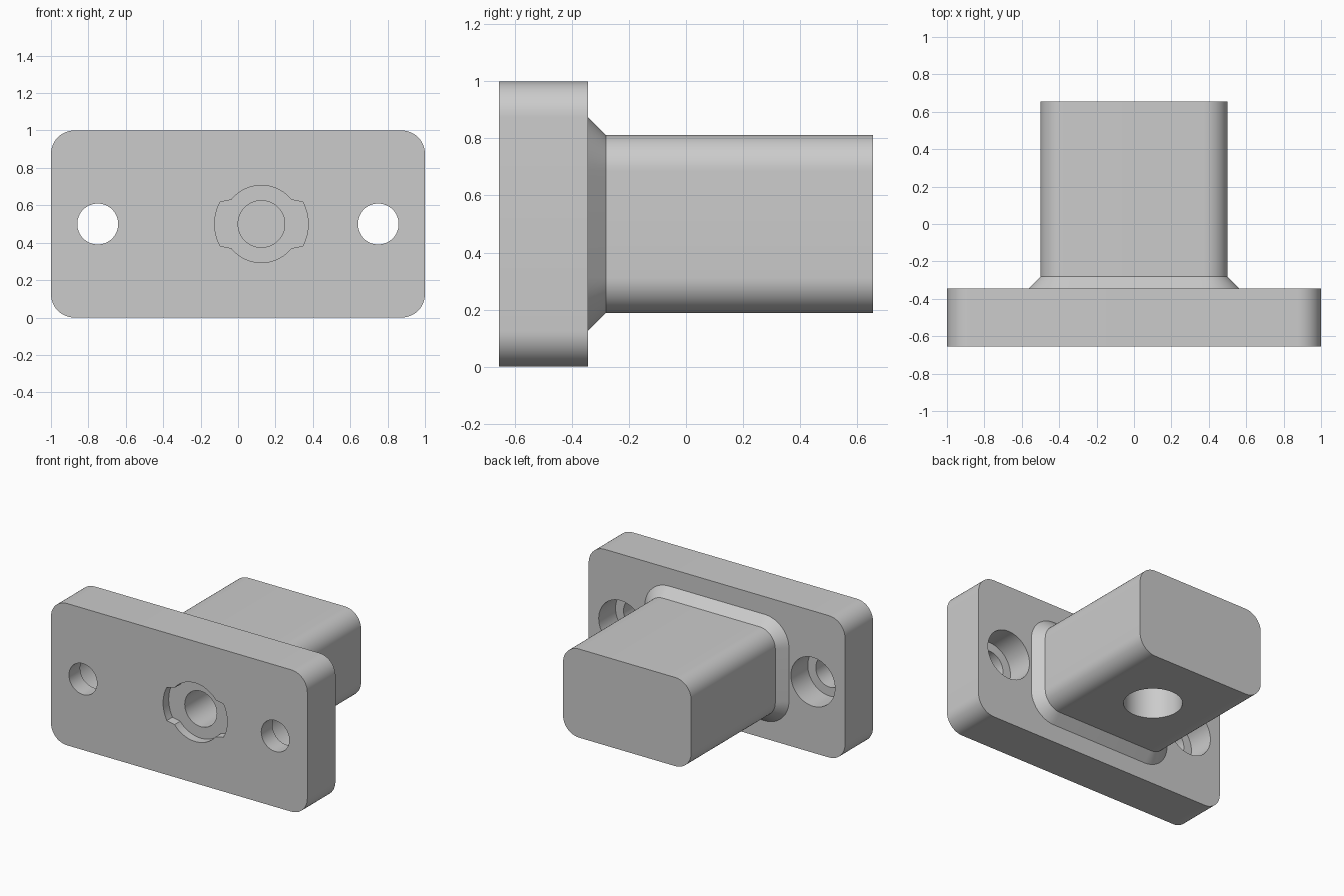
import bpy, bmesh
from math import sin, cos, radians
from mathutils import Matrix

cube = bpy.data.objects.get("Cube")
if cube:
    bpy.data.objects.remove(cube, do_unlink=True)

MM = 1 / 16          # design unit: the plate is 32 units wide
FRONT = -10.5        # y of the plate's front face
MID = 8              # height of the centre line

grey = bpy.data.materials.new("plain_grey")
grey.use_nodes = True
grey.diffuse_color = (0.6, 0.6, 0.6, 1)
grey.node_tree.nodes["Principled BSDF"].inputs["Base Color"].default_value = (0.6, 0.6, 0.6, 1)


def arc(r, start, end, steps, cx=0, cz=0):
    angles = [radians(start + (end - start) * i / steps) for i in range(steps + 1)]
    return [(cx + r * cos(a), cz + r * sin(a)) for a in angles]


def circle(r, cx=0, cz=0):
    return arc(r, 0, 360, 64, cx, cz)[:-1]


def rounded_rect(half_w, half_h, r):
    points = []
    for i, (sx, sz) in enumerate([(1, 1), (-1, 1), (-1, -1), (1, -1)]):
        points += arc(r, 90 * i, 90 * i + 90, 12, sx * (half_w - r), MID + sz * (half_h - r))
    return points


def loft(name, sections, matrix=Matrix()):
    """Closed solid through (y, outline) sections along y."""
    bm = bmesh.new()
    rings = [[bm.verts.new((x, y, z)) for x, z in outline] for y, outline in sections]
    for a, b in zip(rings, rings[1:]):
        for i in range(len(a)):
            j = (i + 1) % len(a)
            bm.faces.new((a[i], a[j], b[j], b[i]))
    bm.faces.new(rings[0])
    bm.faces.new(rings[-1])
    bmesh.ops.recalc_face_normals(bm, faces=bm.faces)
    bm.transform(Matrix.Scale(MM, 4) @ matrix)
    mesh = bpy.data.meshes.new(name)
    bm.to_mesh(mesh)
    bm.free()
    mesh.materials.append(grey)
    obj = bpy.data.objects.new(name, mesh)
    bpy.context.collection.objects.link(obj)
    return obj


def combine(target, tool, operation):
    mod = target.modifiers.new(operation.lower(), 'BOOLEAN')
    mod.operation, mod.solver, mod.object = operation, 'EXACT', tool
    bpy.context.view_layer.objects.active = target
    bpy.ops.object.modifier_apply(modifier=mod.name)
    bpy.data.objects.remove(tool, do_unlink=True)


# Mounting plate with the chamfered collar and housing block behind it
plate = rounded_rect(16, 8, 2)
collar = rounded_rect(9, 6, 3)
block = rounded_rect(8, 5, 2)
body = loft("flanged_housing", [(FRONT, plate), (FRONT + 5, plate)])
housing = loft("housing_block", [(FRONT + 3, collar), (FRONT + 5, collar),
                                 (FRONT + 6, block), (-FRONT, block)])
combine(body, housing, 'UNION')

# Counterbored screw holes, one on each side
for x in (-12, 12):
    small, large = circle(1.75, x, MID), circle(2.75, x, MID)
    hole = loft("screw_hole", [(FRONT - 1, small), (FRONT + 2, small),
                               (FRONT + 2, large), (FRONT + 6, large)])
    combine(body, hole, 'DIFFERENCE')

# Shallow round recess with two ears, then the bore behind it
recess = []
for turn in (0, 180):
    recess += arc(4, turn - 28, turn + 28, 16, 2, MID)
    recess += arc(3.3, turn + 39, turn + 141, 28, 2, MID)
combine(body, loft("eared_recess", [(FRONT - 1, recess), (FRONT + 1, recess)]), 'DIFFERENCE')
bore = circle(2, 2, MID)
combine(body, loft("bore", [(FRONT, bore), (FRONT + 9, bore)]), 'DIFFERENCE')

# Blind hole up into the underside of the housing
upright = Matrix.Translation((0, 3, 0)) @ Matrix.Rotation(radians(90), 4, 'X')
combine(body, loft("underside_hole", [(1, circle(3)), (9, circle(3))], upright), 'DIFFERENCE')

bpy.ops.object.select_all(action='DESELECT')
body.select_set(True)
bpy.context.view_layer.objects.active = body
bpy.ops.object.shade_smooth_by_angle(angle=radians(25))
